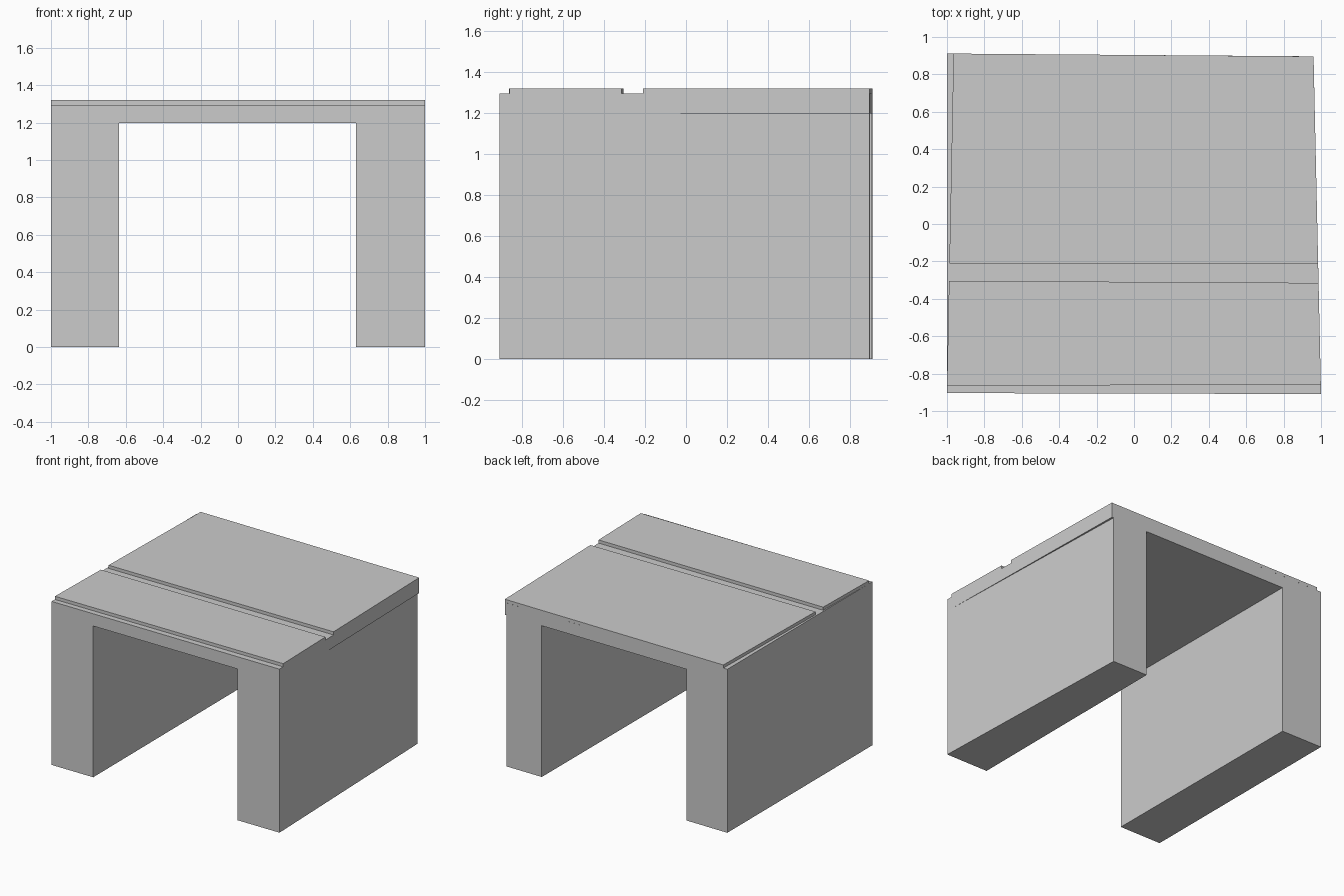
import bpy, bmesh

if "Cube" in bpy.data.objects:
    bpy.data.objects.remove(bpy.data.objects["Cube"])

DECK, TOP, SOFFIT = 1.295, 1.32, 1.198


def lerp(a, b, t):
    return a + (b - a) * t


# Slightly skewed plan: outer edges of the body and of the raised panels
def front_y(x):
    return lerp(-0.904, -0.909, (x + 1) / 2)


def back_y(x):
    return lerp(0.911, 0.896, (x + 1) / 2)


def right_x(y):
    return lerp(1.0, 0.96, (y + 0.909) / 1.805)


def panel_left_x(y):
    return lerp(-1.0, -0.965, (y + 0.863) / 1.774)


def finish(name, bm):
    bmesh.ops.remove_doubles(bm, verts=bm.verts, dist=0.0003)
    bmesh.ops.recalc_face_normals(bm, faces=bm.faces)
    mesh = bpy.data.meshes.new(name)
    bm.to_mesh(mesh)
    bm.free()
    bpy.context.collection.objects.link(bpy.data.objects.new(name, mesh))


def face(bm, points):
    return bm.faces.new([bm.verts.new(p) for p in points])


# Portal body: front arch profile lofted to the back one (x front, x back, z)
profile = [(-1, -1, 0), (-0.635, -0.64, 0), (-0.635, -0.64, SOFFIT),
           (0.63, 0.635, SOFFIT), (0.63, 0.635, 0), (1, 0.945, 0),
           (1, 0.945, SOFFIT), (1, 0.96, SOFFIT), (1, 0.96, DECK), (-1, -1, DECK)]
bm = bmesh.new()
front = [(a, front_y(a), z) for a, b, z in profile]
back = [(b, back_y(b), z) for a, b, z in profile]
for i in range(len(profile) - 1):
    face(bm, (front[i], front[i + 1], back[i + 1], back[i]))
# Left outer wall
face(bm, (front[9], front[0], back[0], back[9]))
# Front and back ends, each two legs and a lintel
for e in (front, back):
    bm.faces.new([bm.verts.new(p) for i, p in enumerate(e)
                  if not (e is front and i == 7)])
bmesh.ops.delete(bm, geom=[f for f in bm.faces
                           if all(abs(v.co.z - DECK) < 1e-4 for v in f.verts)],
                 context='FACES')

# Raised panels: (front y at left, front y at right, back y at left, back y at right)
panels = {"front_panel": (-0.863, -0.861, -0.304, -0.315),
          "back_panel": (-0.21, -0.21, 0.911, 0.896)}


def corners(p):
    fl, fr, bl, br = p
    return [(panel_left_x(fl), fl), (right_x(fr), fr), (right_x(br), br), (panel_left_x(bl), bl)]


fp, bp = corners(panels["front_panel"]), corners(panels["back_panel"])

# Exposed deck strips: front ledge, groove and narrow left ledges
strips = [[(-1, front_y(-1)), (1, front_y(1)), fp[1], fp[0]],
          [(-1, -0.304), fp[3], fp[2], bp[1], bp[0], (-1, -0.21)],
          [fp[0], fp[3], (-1, -0.304)],
          [(-1, -0.21), bp[0], bp[3], (-1, 0.911)]]
for s in strips:
    f = face(bm, [(x, y, DECK) for x, y in s])
finish("portal_body", bm)

# Panels: top plus four edges
for name, p in panels.items():
    bm = bmesh.new()
    c = corners(p)
    face(bm, [(x, y, TOP) for x, y in c])
    for a, b in zip(c, c[1:] + c[:1]):
        face(bm, [(*a, DECK), (*b, DECK), (*b, TOP), (*a, TOP)])
    finish(name, bm)

# Make sure the open-bottomed panels face outwards
for name in panels:
    mesh = bpy.data.objects[name].data
    if max(mesh.polygons, key=lambda q: q.area).normal.z < 0:
        mesh.flip_normals()
